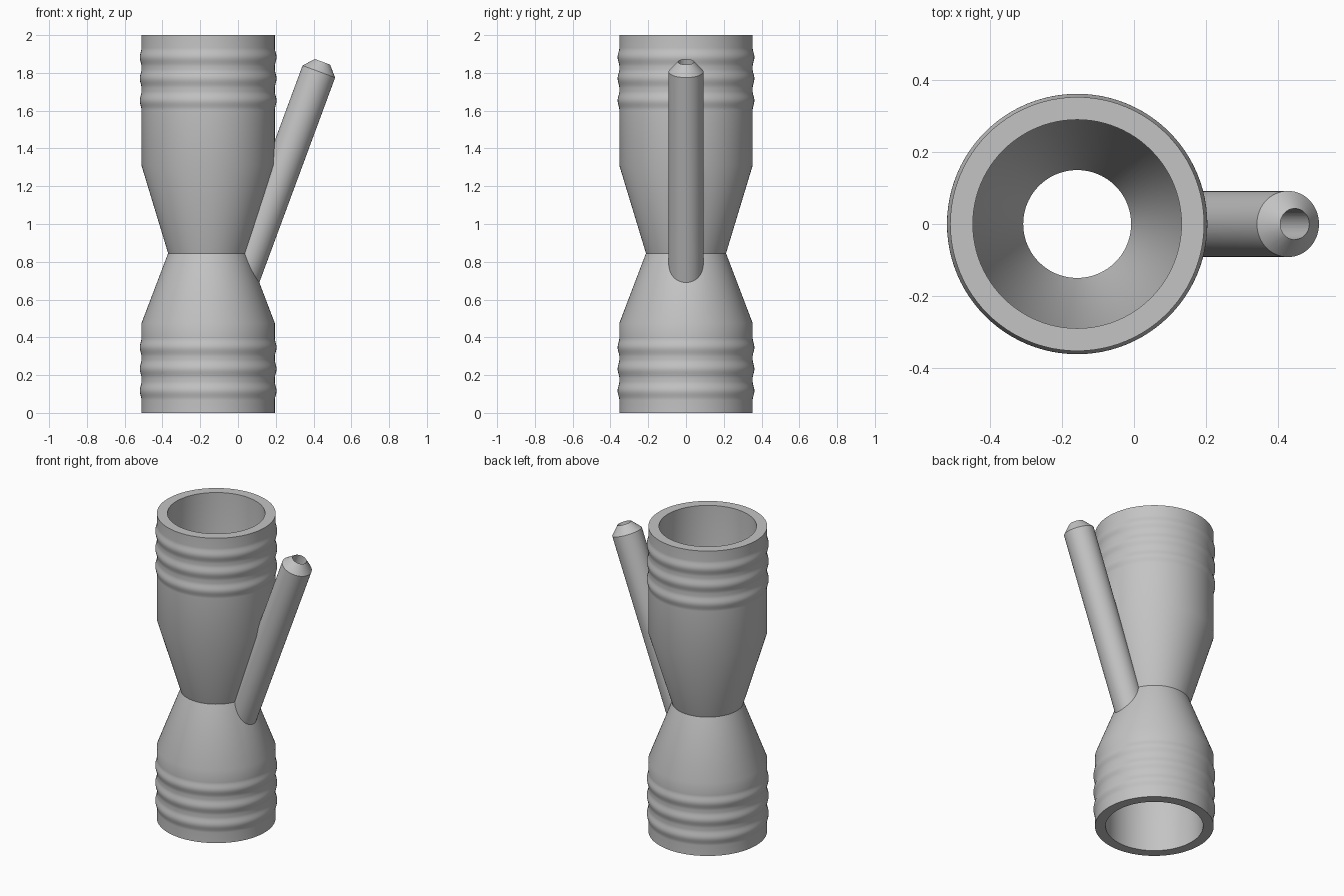
import bpy, math
from mathutils import Matrix, Vector

cube = bpy.data.objects.get("Cube")
if cube:
    bpy.data.objects.remove(cube, do_unlink=True)

AXIS_X = -0.158          # centre line of the main pipe
THROAT_Z = 0.845
grey = bpy.data.materials.new("plain grey")
grey.use_nodes = True
colour = (0.55, 0.55, 0.55, 1)
grey.diffuse_color = colour
grey.node_tree.nodes["Principled BSDF"].inputs["Base Color"].default_value = colour


def lathe(name, profile, segments, matrix):
    """Closed solid turned from (radius, height) points listed bottom to top."""
    n = segments
    verts = [(r * math.cos(2 * math.pi * i / n), r * math.sin(2 * math.pi * i / n), z)
             for r, z in profile for i in range(n)]
    faces = [(k * n + i, k * n + (i + 1) % n, (k + 1) * n + (i + 1) % n, (k + 1) * n + i)
             for k in range(len(profile) - 1) for i in range(n)]
    top = (len(profile) - 1) * n
    faces += [tuple(reversed(range(n))), tuple(range(top, top + n))]
    mesh = bpy.data.meshes.new(name)
    mesh.from_pydata(verts, [], faces)
    mesh.transform(matrix)
    mesh.materials.append(grey)
    obj = bpy.data.objects.new(name, mesh)
    bpy.context.collection.objects.link(obj)
    return obj


def ridges(centres, radius=0.353, height=0.009, half=0.05, steps=8):
    """Rounded hose ridges on the outside of a pipe end."""
    return [(radius + height * math.cos(math.pi * t / steps / 2) ** 2, c + half * t / steps)
            for c in centres for t in range(-steps, steps + 1)]


def combine(target, tool, operation):
    """Apply a boolean and remove the tool."""
    mod = target.modifiers.new(operation, "BOOLEAN")
    mod.operation, mod.solver, mod.object = operation, "EXACT", tool
    bpy.context.view_layer.objects.active = target
    bpy.ops.object.modifier_apply(modifier=mod.name)
    bpy.data.objects.remove(tool, do_unlink=True)


# Main pipe, waisted, with three ridges at each end
at_pipe = Matrix.Translation((AXIS_X, 0, 0))
outside = ([(0.353, 0)] + ridges((0.117, 0.233, 0.347))
           + [(0.353, 0.475), (0.212, THROAT_Z), (0.353, 1.31)]
           + ridges((1.653, 1.77, 1.883)) + [(0.353, 2)])
pipe = lathe("waisted_pipe", outside, 96, at_pipe)

# Slanted side tube with a chamfered tip
direction = Vector((0.347, 0, 0.938))
at_tube = (Matrix.Translation((0.428, 0, 1.807))
           @ direction.to_track_quat("Z", "Y").to_matrix().to_4x4())
tube = lathe("side_tube", [(0.092, -1.22), (0.092, 0), (0.043, 0.055)], 64, at_tube)
combine(pipe, tube, "UNION")

# Hollow out the main passage and the side passage
passage = [(0.29, -0.1), (0.29, 0.475), (0.15, THROAT_Z), (0.29, 1.31), (0.29, 2.1)]
combine(pipe, lathe("main_passage", passage, 96, at_pipe), "DIFFERENCE")
combine(pipe, lathe("side_passage", [(0.043, -1.25), (0.043, 0.1)], 48, at_tube), "DIFFERENCE")

bpy.ops.object.select_all(action="DESELECT")
pipe.select_set(True)
bpy.context.view_layer.objects.active = pipe
bpy.ops.object.shade_smooth_by_angle(angle=math.radians(30))
